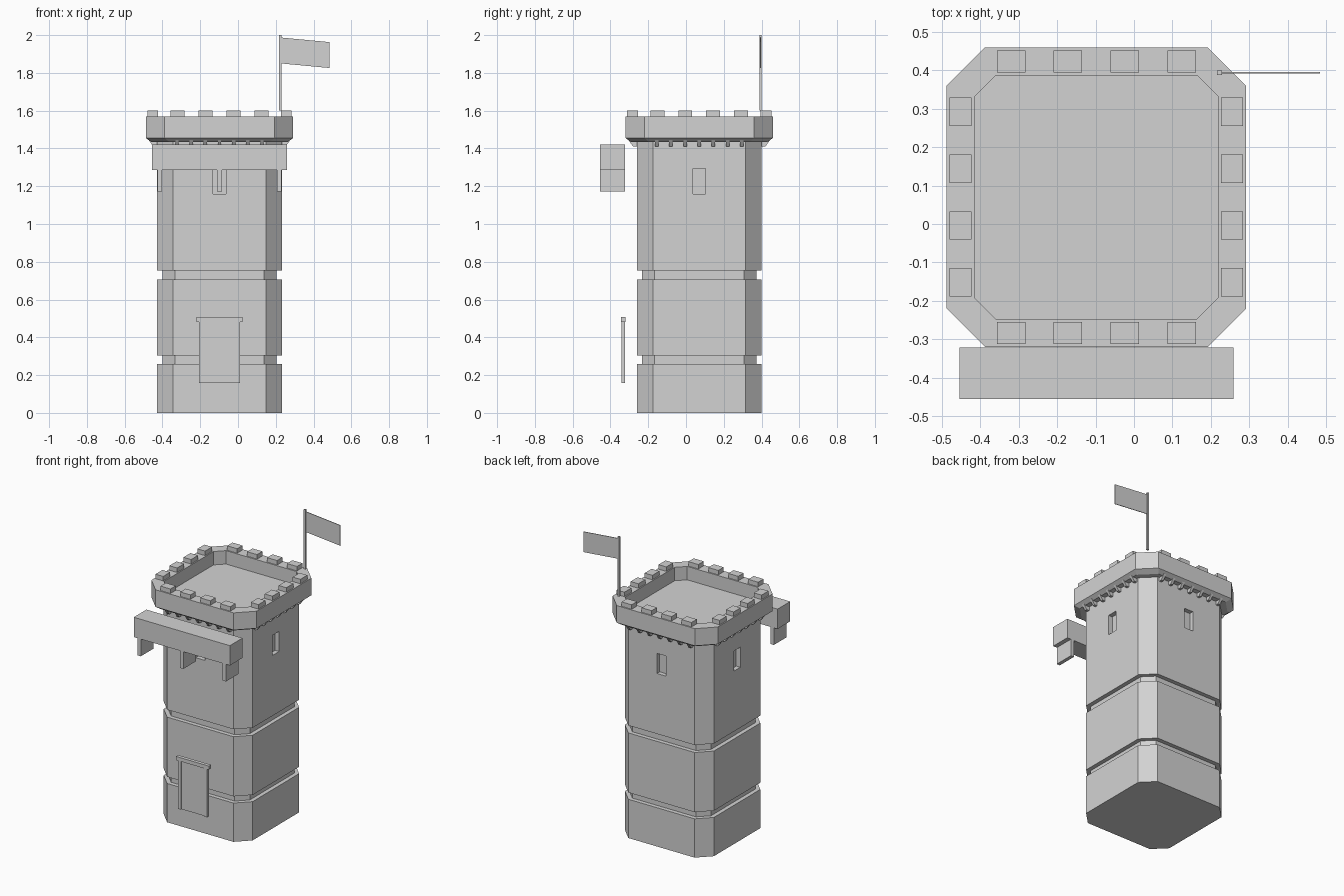
import bpy, bmesh
from math import pi
from mathutils import Matrix, Vector

cube = bpy.data.objects.get("Cube")
if cube:
    bpy.data.objects.remove(cube, do_unlink=True)

CENTRE = Vector((-0.098, 0.07, 0))   # tower axis

stone = bpy.data.materials.new("pale_grey")
stone.use_nodes = True
GREY = (0.65, 0.65, 0.65, 1)
stone.diffuse_color = GREY
stone.node_tree.nodes["Principled BSDF"].inputs["Base Color"].default_value = GREY


def finish(name, bm, offset=Vector()):
    bmesh.ops.recalc_face_normals(bm, faces=bm.faces)
    mesh = bpy.data.meshes.new(name)
    bm.to_mesh(mesh)
    bm.free()
    mesh.materials.append(stone)
    ob = bpy.data.objects.new(name, mesh)
    ob.location = offset
    bpy.context.collection.objects.link(ob)
    return ob


def add_box(bm, x, y, z):
    size = [b - a for a, b in (x, y, z)]
    mid = [(a + b) / 2 for a, b in (x, y, z)]
    bmesh.ops.create_cube(bm, size=1, matrix=Matrix.Translation(mid) @ Matrix.Diagonal((*size, 1)))


def box(name, x, y, z):
    bm = bmesh.new()
    add_box(bm, x, y, z)
    return finish(name, bm)


def extrude_prism(bm, points, direction):
    face = bm.faces.new([bm.verts.new(p) for p in points])
    moved = bmesh.ops.extrude_face_region(bm, geom=[face], use_keep_orig=True)["geom"]
    bmesh.ops.translate(bm, verts=[g for g in moved if isinstance(g, bmesh.types.BMVert)], vec=direction)


def stacked(name, profile):
    """Chamfered square rings (half width, chamfer, height) joined in order."""
    bm = bmesh.new()
    rings = []
    for h, c, z in profile:
        k = h - c
        outline = [(h, -k), (h, k), (k, h), (-k, h), (-h, k), (-h, -k), (-k, -h), (k, -h)]
        rings.append([bm.verts.new((x, y, z)) for x, y in outline])
    for low, high in zip(rings, rings[1:]):
        for i in range(8):
            j = (i + 1) % 8
            bm.faces.new((low[i], low[j], high[j], high[i]))
    bm.faces.new(rings[0])
    bm.faces.new(rings[-1])
    return finish(name, bm, CENTRE)


def on_four_sides(name, build):
    """Build one side facing -y, then repeat it around the axis."""
    bm = bmesh.new()
    for turn in range(4):
        old = set(bm.verts)
        build(bm)
        fresh = [v for v in bm.verts if v not in old]
        bmesh.ops.rotate(bm, verts=fresh, cent=(0, 0, 0), matrix=Matrix.Rotation(turn * pi / 2, 3, 'Z'))
    return finish(name, bm, CENTRE)


# Tower shaft with two recessed bands
WALL, BAND = (0.33, 0.084), (0.302, 0.066)
tower = stacked("tower_shaft", [
    (*WALL, 0), (*WALL, 0.26), (*BAND, 0.26), (*BAND, 0.305),
    (*WALL, 0.305), (*WALL, 0.705), (*BAND, 0.705), (*BAND, 0.755),
    (*WALL, 0.755), (*WALL, 1.445)])

# Window recesses in all four walls
cutter = on_four_sides("window_cutter", lambda bm: add_box(
    bm, (-0.034, 0.034), (-0.4, -0.3), (1.16, 1.295)))
cutter.hide_render = True
cut = tower.modifiers.new("windows", 'BOOLEAN')
cut.operation, cut.solver, cut.object = 'DIFFERENCE', 'EXACT', cutter
bpy.context.view_layer.objects.active = tower
bpy.ops.object.modifier_apply(modifier=cut.name)
bpy.data.objects.remove(cutter, do_unlink=True)

# Parapet with hollow top
stacked("parapet", [
    (0.362, 0.095, 1.435), (0.39, 0.1, 1.455), (0.39, 0.1, 1.57),
    (0.317, 0.055, 1.57), (0.317, 0.055, 1.48)])


# Battlement blocks
def merlon_row(bm):
    for i in range(4):
        x = (i - 1.5) * 0.148
        add_box(bm, (x - 0.037, x + 0.037), (-0.382, -0.325), (1.565, 1.6))


on_four_sides("merlons", merlon_row)


# Small corbels under the parapet
def corbel_row(bm):
    side = [(0.32, 1.41), (0.35, 1.41), (0.375, 1.445), (0.32, 1.445)]
    for i in range(7):
        x = (i - 3) * 0.075 - 0.009
        extrude_prism(bm, [(x, -out, z) for out, z in side], (0.018, 0, 0))


on_four_sides("corbels", corbel_row)

# Front gallery beam with its three brackets
DEPTH = (-0.456, -0.322)
box("gallery_beam", (-0.454, 0.259), DEPTH, (1.287, 1.42))
for name, x in (("right", -0.414), ("middle", -0.098), ("left", 0.218)):
    box(name + "_bracket", (x - 0.012, x + 0.012), DEPTH, (1.172, 1.287))

# Door with frame
box("door", (-0.185, -0.011), (-0.337, -0.325), (0.16, 0.485))
box("right_door_jamb", (-0.206, -0.184), (-0.341, -0.322), (0.158, 0.485))
box("left_door_jamb", (-0.012, 0.01), (-0.341, -0.322), (0.158, 0.485))
box("door_lintel", (-0.22, 0.024), (-0.344, -0.321), (0.482, 0.507))

# Flagpole and drooping flag
box("flagpole", (0.216, 0.229), (0.388, 0.4), (1.6, 2))
bm = bmesh.new()
extrude_prism(bm, [(0.228, 0.392, 1.85), (0.484, 0.392, 1.826), (0.484, 0.392, 1.963), (0.228, 0.392, 1.987)], (0, 0.004, 0))
finish("flag", bm)
